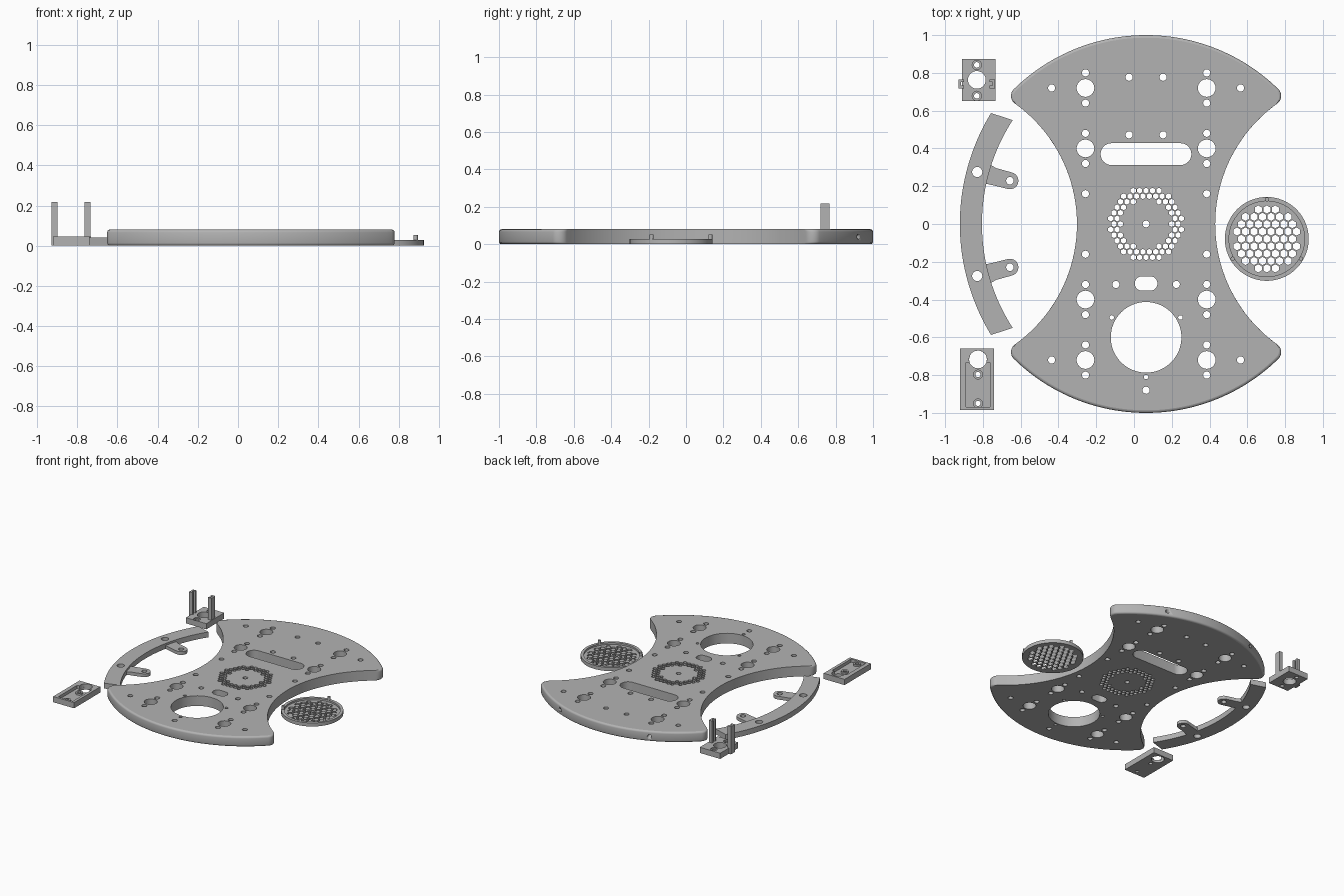
import bpy, bmesh, math
from math import sin, cos, pi, atan2, hypot, radians, sqrt

if "Cube" in bpy.data.objects:
    bpy.data.objects.remove(bpy.data.objects["Cube"])

gray = bpy.data.materials.new("plain_gray")
gray.diffuse_color = (0.45, 0.45, 0.45, 1)
gray.use_nodes = True
gray.node_tree.nodes["Principled BSDF"].inputs["Base Color"].default_value = gray.diffuse_color
CX = 0.064  # plate centre line


def arc(cx, cy, r, a0, a1, n):
    return [(cx + r * cos(a0 + (a1 - a0) * i / n), cy + r * sin(a0 + (a1 - a0) * i / n))
            for i in range(n + 1)]


def circle(cx, cy, r, n=24, turn=0.0):
    return arc(cx, cy, r, turn, turn + 2 * pi, n)[:-1]


def rect(x0, x1, y0, y1):
    return [(x0, y0), (x1, y0), (x1, y1), (x0, y1)]


def slot(x0, x1, cy, r):
    return arc(x1 - r, cy, r, -pi / 2, pi / 2, 12) + arc(x0 + r, cy, r, pi / 2, 1.5 * pi, 12)


def hex_grid(cx, cy, pitch, r, dmin, dmax):
    """Hexagonal holes on a staggered grid between two radii."""
    holes = []
    for j in range(-8, 9):
        for i in range(-8, 9):
            x, y = (i + 0.5 * (j % 2)) * pitch, j * pitch * sqrt(3) / 2
            if dmin <= hypot(x, y) <= dmax:
                holes.append(circle(cx + x, cy + y, r, 6, pi / 6))
    return holes


def solid(name, levels, holes=()):
    """Skin stacked outlines [(z, points)], cap both ends, with straight through holes."""
    bm = bmesh.new()
    walls = [levels] + [[(levels[0][0], h), (levels[-1][0], h)] for h in holes]
    caps = [[], []]
    for wall in walls:
        rings = [[bm.verts.new((x, y, z)) for x, y in pts] for z, pts in wall]
        n = len(rings[0])
        for a, b in zip(rings, rings[1:]):
            for i in range(n):
                f = bm.faces.new((a[i], a[(i + 1) % n], b[(i + 1) % n], b[i]))
                f.smooth = True
        for cap, ring in zip(caps, (rings[0], rings[-1])):
            cap += [bm.edges.get((ring[i], ring[(i + 1) % n])) for i in range(n)]
    for cap, nz in zip(caps, (-1, 1)):
        bmesh.ops.triangle_fill(bm, use_beauty=True, edges=cap, normal=(0, 0, nz))
    bmesh.ops.recalc_face_normals(bm, faces=bm.faces)
    for e in bm.edges:
        e.smooth = len(e.link_faces) == 2 and e.calc_face_angle(0) < radians(35)
    me = bpy.data.meshes.new(name)
    bm.to_mesh(me)
    bm.free()
    me.materials.append(gray)
    ob = bpy.data.objects.new(name, me)
    bpy.context.collection.objects.link(ob)
    return ob


def slab(name, pts, z0, z1, holes=()):
    return solid(name, [(z0, pts), (z1, pts)], holes)


# --- Base plate: round ends, concave sides, filleted corners ---
def plate_outline(e):
    R, r, S, D = 1 - e, 0.05, 0.783, 1.149
    d0, d1 = R - r, S + r
    fx = (d0 * d0 - d1 * d1 + D * D) / (2 * D)
    fy = sqrt(d0 * d0 - fx * fx)
    a0, a1 = atan2(fy, fx), atan2(-fy, D - fx)
    q = (arc(0, 0, R, pi / 2, a0, 24)[:-1] + arc(fx, fy, r, a0, a1, 10)[:-1]
         + arc(D, 0, S, a1 + pi, pi, 20))
    right = q + [(x, -y) for x, y in reversed(q[:-1])]
    full = right + [(-x, y) for x, y in reversed(right[1:-1])]
    return [(x + CX, y) for x, y in full]


H, B = 0.08, 0.014
steps = [(B * (1 - sin(t)), B * (1 - cos(t))) for t in (pi / 2, pi / 3, pi / 6, 0)]
levels = [(z, plate_outline(e)) for z, e in steps]
levels += [(H - z, plate_outline(e)) for z, e in reversed(steps)]

holes = [circle(CX, -0.6, 0.187, 64), slot(-0.177, 0.304, 0.37, 0.058),
         slot(0.004, 0.124, -0.315, 0.038), circle(CX, 0, 0.018, 16), circle(CX, -0.88, 0.019, 16)]
for s in (-1, 1):
    for t in (-1, 1):
        holes += [circle(CX + 0.321 * s, y * t, 0.047) for y in (0.4, 0.72)]
        holes += [circle(CX + 0.321 * s, y * t, 0.019, 16) for y in (0.16, 0.32, 0.48, 0.64, 0.8)]
        holes.append(circle(CX + 0.5 * s, 0.72 * t, 0.019, 16))
    holes += [circle(CX + 0.09 * s, y, 0.019, 16) for y in (0.777, 0.472)]
    holes.append(circle(CX + 0.16 * s, -0.32, 0.019, 16))
holes += [circle(CX + 0.21 * cos(a), -0.6 + 0.21 * sin(a), 0.012, 12)
          for a in (radians(30), radians(150), radians(270))]
holes += hex_grid(CX, 0, 0.034, 0.0155, 0.133, 0.193)
plate = solid("base_plate", levels, holes)

# Two blind screw holes in the rear rim
for s in (-1, 1):
    cutter = slab("rim_hole_cutter", circle(0, 0, 0.014, 16), -0.06, 0.06)
    cutter.rotation_euler = (pi / 2, 0, -s * radians(23))
    cutter.location = (CX + s * 0.98 * sin(radians(23)), 0.98 * cos(radians(23)), 0.04)
    cutter.hide_render = True
    cutter.hide_set(True)
    m = plate.modifiers.new("rim_hole", 'BOOLEAN')
    m.operation, m.solver, m.object = 'DIFFERENCE', 'EXACT', cutter
bpy.context.view_layer.objects.active = plate
plate.select_set(True)
for m in list(plate.modifiers):
    bpy.ops.object.modifier_apply(modifier=m.name)
for ob in [o for o in bpy.data.objects if o.name.startswith("rim_hole_cutter")]:
    bpy.data.objects.remove(ob)

# --- Curved bumper with two screw tabs ---
BX = 0.205
o, i = radians(31.4), radians(33)
bumper = arc(BX, 0, 1.127, pi - o, pi + o, 40) + arc(BX, 0, 1.01, pi + i, pi - i, 40)
slab("bumper_arc", bumper, 0, 0.042, [circle(-0.83, 0.275 * s, 0.027) for s in (1, -1)])
for s in (1, -1):
    tip = (-0.657, 0.229)
    d = atan2(-tip[1], BX - tip[0])  # outward direction of the tab
    pts = arc(*tip, 0.045, d - pi / 2, d + pi / 2, 16)
    for u, v in ((-0.09, 0.046), (-0.118, 0.055), (-0.137, 0.085),
                 (-0.15, 0.085), (-0.15, -0.06), (-0.12, -0.047)):
        pts.append((tip[0] + u * cos(d) - v * sin(d), tip[1] + u * sin(d) + v * cos(d)))
    hole = circle(*tip, 0.02, 16)
    slab("bumper_tab", [(x, y * s) for x, y in pts], 0, 0.026, [[(x, y * s) for x, y in hole]])

# --- Speaker grille: perforated floor, rim and three pegs ---
GX, GY = 0.703, -0.079
slab("grille_floor", circle(GX, GY, 0.202, 64), 0, 0.014, hex_grid(GX, GY, 0.045, 0.0215, 0, 0.168))
slab("grille_rim", circle(GX, GY, 0.222, 64), 0, 0.028, [circle(GX, GY, 0.2, 64)])
for a in (90, 210, 330):
    slab("grille_peg", circle(GX + 0.209 * cos(radians(a)), GY + 0.209 * sin(radians(a)), 0.011, 12),
         0.02, 0.053)

# --- Sensor mount: drilled block with two channel posts ---
MX = -0.832
block = rect(-0.91, -0.732, 0.65, 0.874)
slab("mount_base", block, 0, 0.036, [circle(MX, 0.763, 0.047)] +
     [circle(MX, y, 0.015, 16) for y in (0.842, 0.678)])
slab("mount_top", block, 0.036, 0.045, [circle(MX, 0.763, 0.047)] +
     [circle(MX, y, 0.025, 16) for y in (0.842, 0.678)])
for x0, s in ((-0.929, 1), (-0.735, -1)):
    u = [(0, 0), (0.03, 0), (0.03, 0.014), (0.014, 0.014), (0.014, 0.034), (0.03, 0.034),
         (0.03, 0.048), (0, 0.048)]
    slab("mount_post", [(x0 + s * x, 0.718 + y) for x, y in u], 0, 0.218)

# --- Cover box: floor, pocketed frame and screw bosses ---
KX, KY, KR = -0.826, -0.717, 0.047
screws = [(KX, -0.797), (KX, -0.95)]
box = rect(-0.922, -0.74, -0.985, -0.658)
slab("cover_floor", box, 0, 0.02, [circle(KX, KY, KR)] + [circle(x, y, 0.014, 16) for x, y in screws])
a = math.asin((-0.732 - KY) / KR)
pocket = [(-0.89, -0.968), (-0.762, -0.968), (-0.762, -0.732)] + arc(KX, KY, KR, a, pi - a, 24) \
    + [(-0.89, -0.732)]
slab("cover_frame", box, 0.02, 0.045, [pocket])
for x, y in screws:
    slab("cover_boss", circle(x, y, 0.026), 0.018, 0.034, [circle(x, y, 0.014, 16)])
